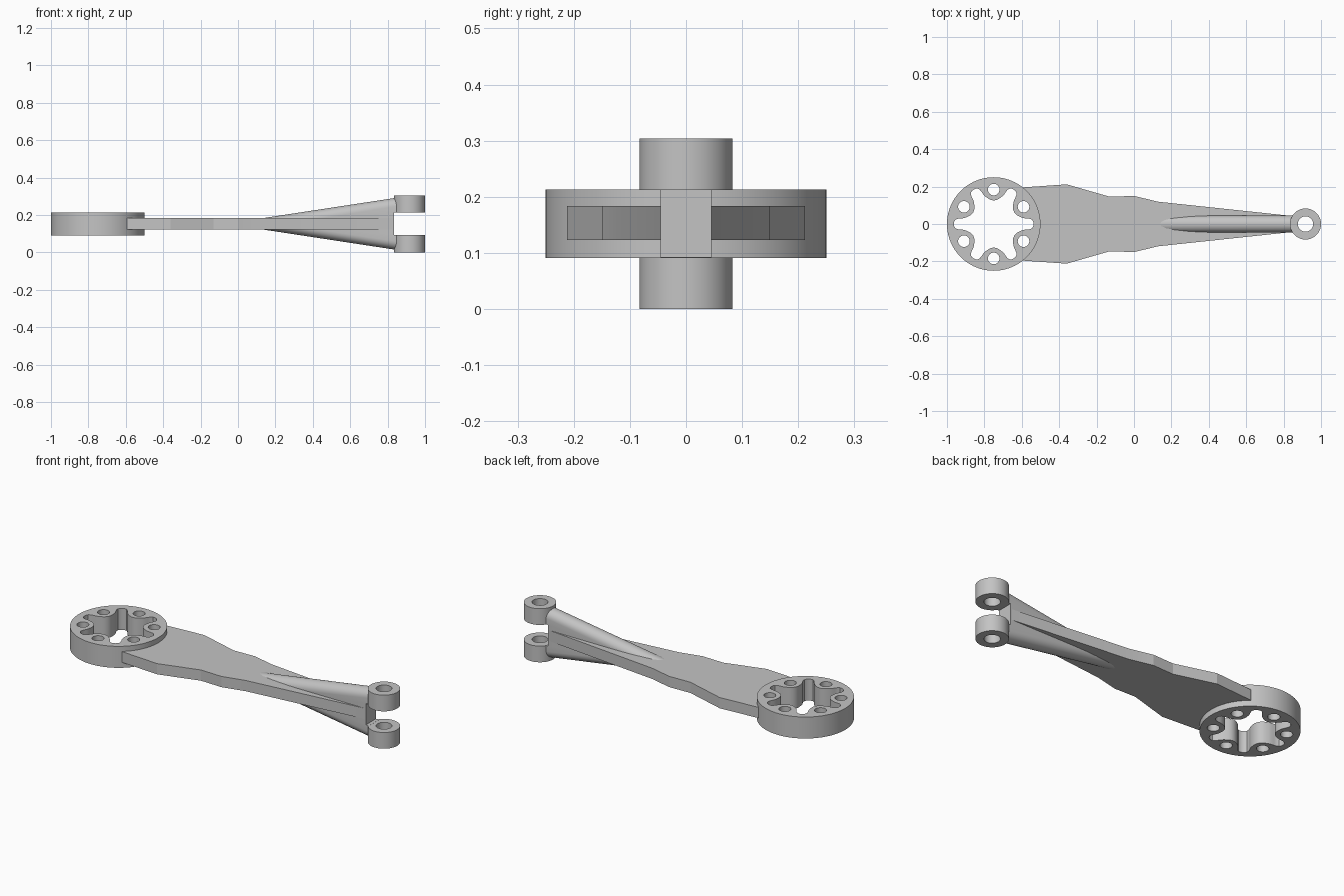
import bpy, bmesh, math

if "Cube" in bpy.data.objects:
    bpy.data.objects.remove(bpy.data.objects["Cube"])

grey = bpy.data.materials.new("plain_grey")
grey.diffuse_color = (0.55, 0.55, 0.55, 1)
grey.use_nodes = True
grey.node_tree.nodes["Principled BSDF"].inputs["Base Color"].default_value = grey.diffuse_color


def finish(obj, angle=30):
    obj.data.materials.clear()
    obj.data.materials.append(grey)
    bpy.ops.object.select_all(action='DESELECT')
    obj.select_set(True)
    bpy.context.view_layer.objects.active = obj
    bpy.ops.object.shade_smooth_by_angle(angle=math.radians(angle))
    return obj


def circle(cx, cy, r, n=64):
    return [(cx + r * math.cos(2 * math.pi * i / n),
             cy + r * math.sin(2 * math.pi * i / n)) for i in range(n)]


def slab(name, loops, z0, z1, angle=30):
    """Extrude an outline, with any inner loops as holes, from z0 to z1."""
    curve = bpy.data.curves.new(name, 'CURVE')
    curve.dimensions = '2D'
    curve.fill_mode = 'BOTH'
    curve.extrude = (z1 - z0) / 2
    for pts in loops:
        s = curve.splines.new('POLY')
        s.points.add(len(pts) - 1)
        for p, (x, y) in zip(s.points, pts):
            p.co = (x, y, 0, 1)
        s.use_cyclic_u = True
    obj = bpy.data.objects.new(name, curve)
    bpy.context.collection.objects.link(obj)
    bpy.ops.object.select_all(action='DESELECT')
    obj.select_set(True)
    bpy.context.view_layer.objects.active = obj
    bpy.ops.object.convert(target='MESH')
    obj = bpy.context.view_layer.objects.active
    bm = bmesh.new()
    bm.from_mesh(obj.data)
    bmesh.ops.remove_doubles(bm, verts=bm.verts, dist=1e-5)
    bmesh.ops.translate(bm, verts=bm.verts, vec=(0, 0, (z0 + z1) / 2))
    bmesh.ops.recalc_face_normals(bm, faces=bm.faces)
    bm.to_mesh(obj.data)
    bm.free()
    return finish(obj, angle)


# Hub ring: six-lobed opening and six bolt holes between the lobes
HX = -0.75
half = [(0, 0.213), (3, 0.212), (6, 0.207), (8, 0.197), (9.3, 0.183), (10.5, 0.168),
        (13, 0.154), (16, 0.144), (19.5, 0.135), (24, 0.129), (30, 0.126)]
sector = half + [(60 - a, r) for a, r in half[-2:0:-1]]
lobes = [(HX + r * math.cos(math.radians(a + 60 * k)),
          r * math.sin(math.radians(a + 60 * k)))
         for k in range(6) for a, r in sector]
bolts = [circle(HX + 0.184 * math.cos(math.radians(30 + 60 * k)),
                0.184 * math.sin(math.radians(30 + 60 * k)), 0.031, 32)
         for k in range(6)]
slab("hub_ring", [circle(HX, 0, 0.25, 96), lobes] + bolts, 0.091, 0.213)

# Flat arm plate, butting into the hub along an arc
side = [(-0.59, 0.196), (-0.36, 0.212), (-0.13, 0.146), (0.0, 0.15),
        (0.13, 0.119), (0.835, 0.044)]
arc = [(HX + 0.236 * math.cos(math.radians(a)), 0.236 * math.sin(math.radians(a)))
       for a in range(-52, 53, 4)]
outline = arc + side + [(x, -y) for x, y in reversed(side)]
slab("arm_plate", [outline], 0.123, 0.184, 15)

# Fork eyes
for name, z0, z1 in (("lower_eye", 0, 0.092), ("upper_eye", 0.212, 0.304)):
    slab(name, [circle(0.917, 0, 0.083), circle(0.917, 0, 0.041, 48)], z0, z1)

# Tapered fin with rounded top and bottom edges
ZC, W, N = 0.1525, 0.045, 12
bm = bmesh.new()
rings = []
for x, h in ((0.13, 0.030), (0.25, 0.0483), (0.855, 0.1405)):
    rz = min(W, h)
    ring = []
    for s in (1, -1):
        for i in range(N + 1):
            a = math.pi * i / N
            ring.append(bm.verts.new((x, s * W * math.cos(a),
                                      ZC + s * (h - rz + rz * math.sin(a)))))
    rings.append(ring)
count = len(rings[0])
for a, b in zip(rings, rings[1:]):
    for i in range(count):
        j = (i + 1) % count
        bm.faces.new((a[i], a[j], b[j], b[i]))
bm.faces.new(rings[0])
bm.faces.new(rings[-1])
bmesh.ops.remove_doubles(bm, verts=bm.verts, dist=1e-5)
bmesh.ops.recalc_face_normals(bm, faces=bm.faces)
mesh = bpy.data.meshes.new("fin")
bm.to_mesh(mesh)
bm.free()
fin = bpy.data.objects.new("fin", mesh)
bpy.context.collection.objects.link(fin)

# Fork gap cut out of the fin end
bpy.ops.mesh.primitive_cube_add(size=1, location=(0.935, 0, ZC))
cutter = bpy.context.object
cutter.name = "fork_gap_cutter"
cutter.scale = (0.2, 0.3, 0.12)
bpy.ops.object.transform_apply(location=False, rotation=False, scale=True)
mod = fin.modifiers.new("fork_gap", 'BOOLEAN')
mod.operation = 'DIFFERENCE'
mod.solver = 'EXACT'
mod.object = cutter
bpy.context.view_layer.objects.active = fin
bpy.ops.object.modifier_apply(modifier=mod.name)
bpy.data.objects.remove(cutter)
finish(fin)
